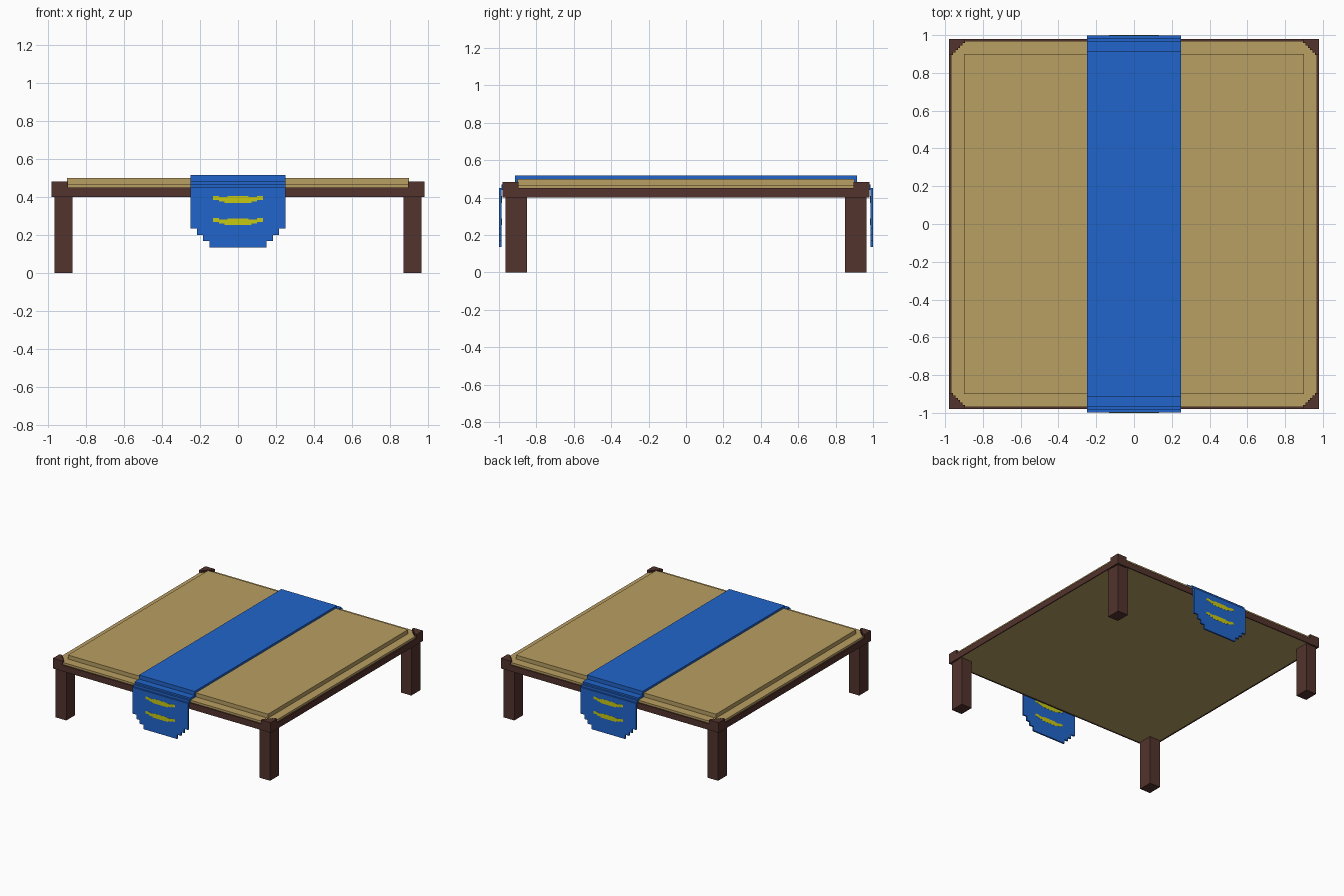
import bpy, bmesh

if "Cube" in bpy.data.objects:
    bpy.data.objects.remove(bpy.data.objects["Cube"])


def material(name, rgb):
    m = bpy.data.materials.new(name)
    lin = [(c / 255 / 12.92) if c < 11 else ((c / 255 + 0.055) / 1.055) ** 2.4 for c in rgb]
    m.diffuse_color = (*lin, 1)
    m.use_nodes = True
    m.node_tree.nodes["Principled BSDF"].inputs["Base Color"].default_value = m.diffuse_color
    return m


TAN = material("straw tan", (185, 159, 98))
BROWN = material("dark brown", (82, 51, 45))
BLUE = material("cloth blue", (33, 101, 203))
YELLOW = material("trim yellow", (198, 200, 18))


def prism(name, pts, lo, hi, mat, axis="z"):
    """Extrude an outline: (x, y) along z, or (x, z) along y."""
    bm = bmesh.new()
    place = (lambda p, d: (p[0], p[1], d)) if axis == "z" else (lambda p, d: (p[0], d, p[1]))
    a = [bm.verts.new(place(p, lo)) for p in pts]
    b = [bm.verts.new(place(p, hi)) for p in pts]
    bm.faces.new(a)
    bm.faces.new(b)
    for i in range(len(pts)):
        j = (i + 1) % len(pts)
        bm.faces.new((a[i], a[j], b[j], b[i]))
    bmesh.ops.recalc_face_normals(bm, faces=bm.faces)
    me = bpy.data.meshes.new(name)
    bm.to_mesh(me)
    bm.free()
    me.materials.append(mat)
    ob = bpy.data.objects.new(name, me)
    bpy.context.collection.objects.link(ob)
    return ob


def box(name, x0, x1, y0, y1, z0, z1, mat):
    x0, x1 = sorted((x0, x1))
    y0, y1 = sorted((y0, y1))
    return prism(name, [(x0, y0), (x1, y0), (x1, y1), (x0, y1)], z0, z1, mat)


# Stepped diagonal shared by the mat and the corner blocks
IN, OUT, EDGE, N = 0.895, 0.97, 0.98, 6
d = (OUT - IN) / N
stairs = []
for i in range(N):
    stairs += [(OUT - d * i, IN + d * i), (OUT - d * (i + 1), IN + d * i)]
stairs.append((IN, OUT))

# Straw mat: wide lower layer with stepped corners, raised upper layer
outline = (stairs + [(-x, y) for x, y in reversed(stairs)]
           + [(-x, -y) for x, y in stairs] + [(x, -y) for x, y in reversed(stairs)])
prism("mat_base", outline, 0.402, 0.467, TAN)
box("mat_top", -0.90, 0.90, -0.90, 0.90, 0.467, 0.50, TAN)

# Thin frame rails around the mat
for s, side in ((-1, "a"), (1, "b")):
    box("side_rail_" + side, s * OUT, s * EDGE, -IN, IN, 0.40, 0.45, BROWN)
    box("end_rail_" + side, -IN, IN, s * OUT, s * EDGE, 0.40, 0.45, BROWN)

# Raised corner blocks and legs
corner = stairs + [(IN, EDGE), (EDGE, EDGE), (EDGE, IN)]
for sx in (-1, 1):
    for sy in (-1, 1):
        prism("corner_block", [(sx * x, sy * y) for x, y in corner], 0.40, 0.483, BROWN)
        box("leg", sx * 0.87, sx * 0.965, sy * 0.85, sy * 0.965, 0, 0.404, BROWN)

# Cloth runner across the top
box("runner_top", -0.25, 0.25, -0.915, 0.915, 0.48, 0.517, BLUE)
box("runner_lower", -0.25, 0.25, -0.97, 0.97, 0.46, 0.484, BLUE)

# Hanging flap outline with stepped lower corners
half = [(0.25, 0.45), (0.25, 0.235), (0.215, 0.235), (0.215, 0.20),
        (0.185, 0.20), (0.185, 0.17), (0.15, 0.17), (0.15, 0.135)]
flap = half + [(-x, z) for x, z in reversed(half)]

# Curved stripe outline, seen on both sides of each flap
low = [(0.07, 0.370), (0.07, 0.378), (0.10, 0.378), (0.10, 0.386), (0.132, 0.386)]
high = [(0.132, 0.407), (0.10, 0.407), (0.10, 0.401), (0.055, 0.401), (0.055, 0.406)]
right = low + high
stripe = right + [(-x, z) for x, z in reversed(right)]

for s, side in ((-1, "front"), (1, "back")):
    box("runner_fold_" + side, -0.25, 0.25, s * 0.968, s * 0.986, 0.44, 0.47, BLUE)
    prism("flap_" + side, flap, s * 0.986, s * 0.999, BLUE, "y")
    for k, drop in enumerate((0, 0.118)):
        pts = [(x, z - drop) for x, z in stripe]
        prism(f"stripe_{side}_{k}_outer", pts, s * 0.997, s * 1.0, YELLOW, "y")
        prism(f"stripe_{side}_{k}_inner", pts, s * 0.985, s * 0.988, YELLOW, "y")
